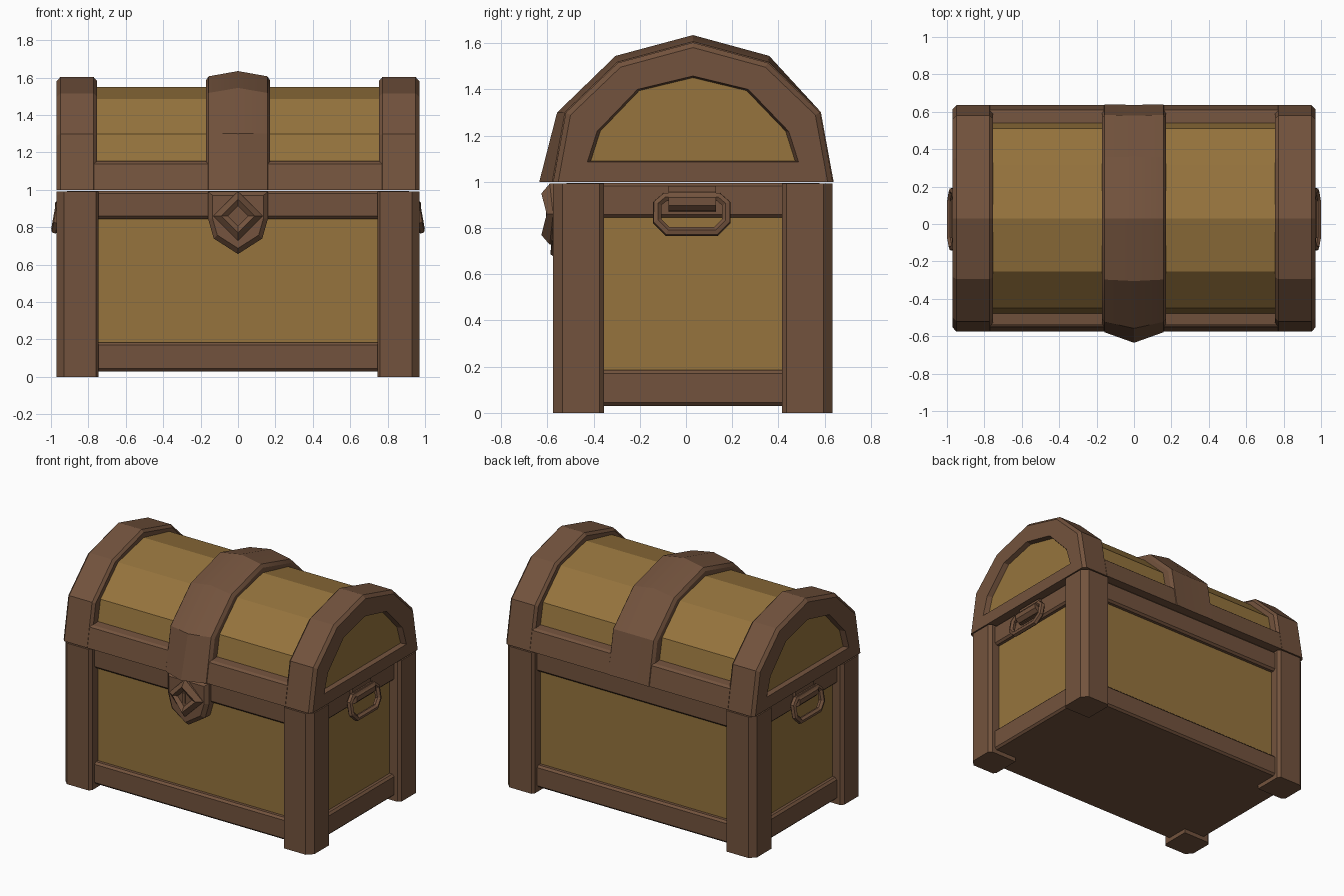
import bpy, bmesh, math

if "Cube" in bpy.data.objects:
    bpy.data.objects.remove(bpy.data.objects["Cube"])

CY = 0.03  # depth centre of the chest body


def material(name, rgb):
    m = bpy.data.materials.new(name)
    m.diffuse_color = (*rgb, 1)
    m.use_nodes = True
    m.node_tree.nodes["Principled BSDF"].inputs["Base Color"].default_value = m.diffuse_color
    return m


BROWN = material("brown frame", (0.171, 0.086, 0.047))
GOLD = material("golden wood", (0.305, 0.175, 0.047))


def loft(name, loops, mat, end_mat=None, smooth=False):
    """Skin a list of equal-length point loops and cap both ends."""
    bm = bmesh.new()
    rings = [[bm.verts.new(p) for p in loop] for loop in loops]
    n = len(rings[0])
    for a, b in zip(rings, rings[1:]):
        for i in range(n):
            bm.faces.new((a[i], a[(i + 1) % n], b[(i + 1) % n], b[i]))
    bm.faces.new(rings[0])
    bm.faces.new(rings[-1]).material_index = 1 if end_mat else 0
    bmesh.ops.recalc_face_normals(bm, faces=bm.faces)
    me = bpy.data.meshes.new(name)
    bm.to_mesh(me)
    bm.free()
    ob = bpy.data.objects.new(name, me)
    bpy.context.collection.objects.link(ob)
    me.materials.append(mat)
    if end_mat:
        me.materials.append(end_mat)
    if smooth:
        bpy.ops.object.select_all(action='DESELECT')
        ob.select_set(True)
        bpy.context.view_layer.objects.active = ob
        bpy.ops.object.shade_smooth_by_angle(angle=math.radians(28))
    return ob


def slab(name, hx, hy, z0, z1, mat, bevel=0.0):
    def ring(z, o):
        return [(sx * (hx - o), CY + sy * (hy - o), z)
                for sx, sy in ((-1, -1), (1, -1), (1, 1), (-1, 1))]
    if bevel:
        loops = [ring(z0, bevel), ring(z0 + bevel, 0), ring(z1 - bevel, 0), ring(z1, bevel)]
    else:
        loops = [ring(z0, 0), ring(z1, 0)]
    return loft(name, loops, mat)


def arch(half):
    """Full arch of (y, z) from a half profile ending at the apex."""
    return [(CY - y, z) for y, z in half] + [(CY + y, z) for y, z in half[-2::-1]]


def at_x(x, prof):
    return [(x, y, z) for y, z in prof]


def grow(prof, o, z0=1.0):
    k = 1 + o / 0.603
    return [(CY + (y - CY) * k, z0 + (z - z0) * k) for y, z in prof]


# Body: wooden core with frame slabs top and bottom
slab("body_panels", 0.89, 0.525, 0.06, 0.95, GOLD)
slab("bottom_rail", 0.925, 0.56, 0.03, 0.185, BROWN, 0.014)
slab("top_rail", 0.925, 0.56, 0.845, 0.995, BROWN, 0.014)

# Corner posts
POST = [(0.745, 0.585), (0.76, 0.605), (0.93, 0.605), (0.97, 0.565),
        (0.97, 0.405), (0.95, 0.385), (0.745, 0.385)]
for sx in (-1, 1):
    for sy in (-1, 1):
        loft("corner_post", [[(sx * x, CY + sy * y, z) for x, y in POST] for z in (0, 0.992)], BROWN)

# Lid: wooden barrel and base plate
BAND = arch([(0.605, 1.0), (0.55, 1.3), (0.325, 1.515), (0, 1.603)])
WOOD = arch([(0.537, 1.02), (0.48, 1.3), (0.285, 1.485), (0, 1.55)])
OPENING = arch([(0.457, 1.086), (0.415, 1.218), (0.24, 1.4), (0, 1.458)])
loft("lid_panels", [at_x(-0.92, WOOD), at_x(0.92, WOOD)], GOLD)
slab("lid_base", 0.95, 0.59, 1.0, 1.03, BROWN)

# Lid end bands with a recessed wooden end panel
for s in (-1, 1):
    loops = [at_x(s * x, grow(BAND, o)) for x, o in
             ((0.755, -0.07), (0.755, -0.018), (0.772, 0), (0.95, 0), (0.97, -0.022))]
    loops += [at_x(s * 0.97, OPENING), at_x(s * 0.935, grow(OPENING, -0.02, 1.24))]
    loft("lid_end_band", loops, BROWN, GOLD)

# Middle band with a raised crest, bulging towards the lock
CREST = [(-0.635, 1.0), (-0.558, 1.3), (-0.305, 1.545), (0.03, 1.635),
         (0.36, 1.545), (0.58, 1.3), (0.637, 1.0)]
side = [(0.172, -0.07), (0.172, -0.018), (0.157, 0.004)]
loft("lid_middle_band",
     [at_x(-x, grow(BAND, o)) for x, o in side] + [at_x(0, CREST)]
     + [at_x(x, grow(BAND, o)) for x, o in side[::-1]], BROWN, smooth=True)

# Lid front and back rails
RAIL = [(0.605, 1.0), (0.58, 1.138), (0.565, 1.15), (0.49, 1.156), (0.49, 1.0)]
for s, name in ((-1, "lid_front_rail"), (1, "lid_back_rail")):
    loft(name, [[(x, CY + s * y, z) for y, z in RAIL] for x in (-0.77, 0.77)], BROWN)

# Lock: shield plate behind, diamond plate with a dished centre in front
SHIELD = [(-0.16, 0.99), (-0.16, 0.845), (-0.13, 0.74), (0, 0.657),
          (0.13, 0.74), (0.16, 0.845), (0.16, 0.99)]


def shield(y, k, crest=0.0):
    return [(x * k, y - crest * (1 - abs(x) / 0.16), 0.86 + (z - 0.86) * k) for x, z in SHIELD]


loft("lock_shield", [shield(-0.48, 1), shield(-0.55, 1), shield(-0.572, 0.85, 0.015)], BROWN)


def diamond(h, y, y_side):
    return [(0, y, 0.86 + h), (h, y_side, 0.86), (0, y, 0.86 - h), (-h, y_side, 0.86)]


loft("lock_diamond", [diamond(0.132, -0.54, -0.54), diamond(0.132, -0.59, -0.575),
                      diamond(0.09, -0.626, -0.603), diamond(0.055, -0.602, -0.592)], BROWN)
loft("keyhole", [[(x, y, z) for x, z in ((-0.011, 0.83), (0.011, 0.83), (0.011, 0.9), (-0.011, 0.9))]
                 for y in (-0.58, -0.606)], BROWN)

# Side handles: hinge barrel, backing plate and a tilted ring
RING = [(-0.15, 0.03), (-0.15, 0.105), (-0.105, 0.15), (0.105, 0.15),
        (0.15, 0.105), (0.15, 0.03), (0.115, 0), (-0.115, 0)]
for s in (-1, 1):
    barrel = [[(s * (0.938 + 0.044 * math.cos(a * math.pi / 4 + 0.39)), y,
                0.915 + 0.044 * math.sin(a * math.pi / 4 + 0.39)) for a in range(8)]
              for y in (-0.075, 0.13)]
    loft("handle_barrel", barrel, BROWN)
    loft("handle_plate", [[(s * x, y, z) for x, z in ((0.9, 0.87), (0.945, 0.87), (0.945, 0.982), (0.9, 0.982))]
                          for y in (-0.075, 0.13)], BROWN)
    cu = bpy.data.curves.new("handle_ring", 'CURVE')
    cu.dimensions = '3D'
    cu.bevel_depth = 0.021
    cu.bevel_resolution = 1
    sp = cu.splines.new('POLY')
    sp.points.add(len(RING) - 1)
    sp.use_cyclic_u = True
    sp.use_smooth = False
    for p, (y, d) in zip(sp.points, RING):
        p.co = (s * (0.952 + d * 0.18), 0.025 + y, 0.935 - d, 1)
    cu.materials.append(BROWN)
    bpy.context.collection.objects.link(bpy.data.objects.new("handle_ring", cu))
